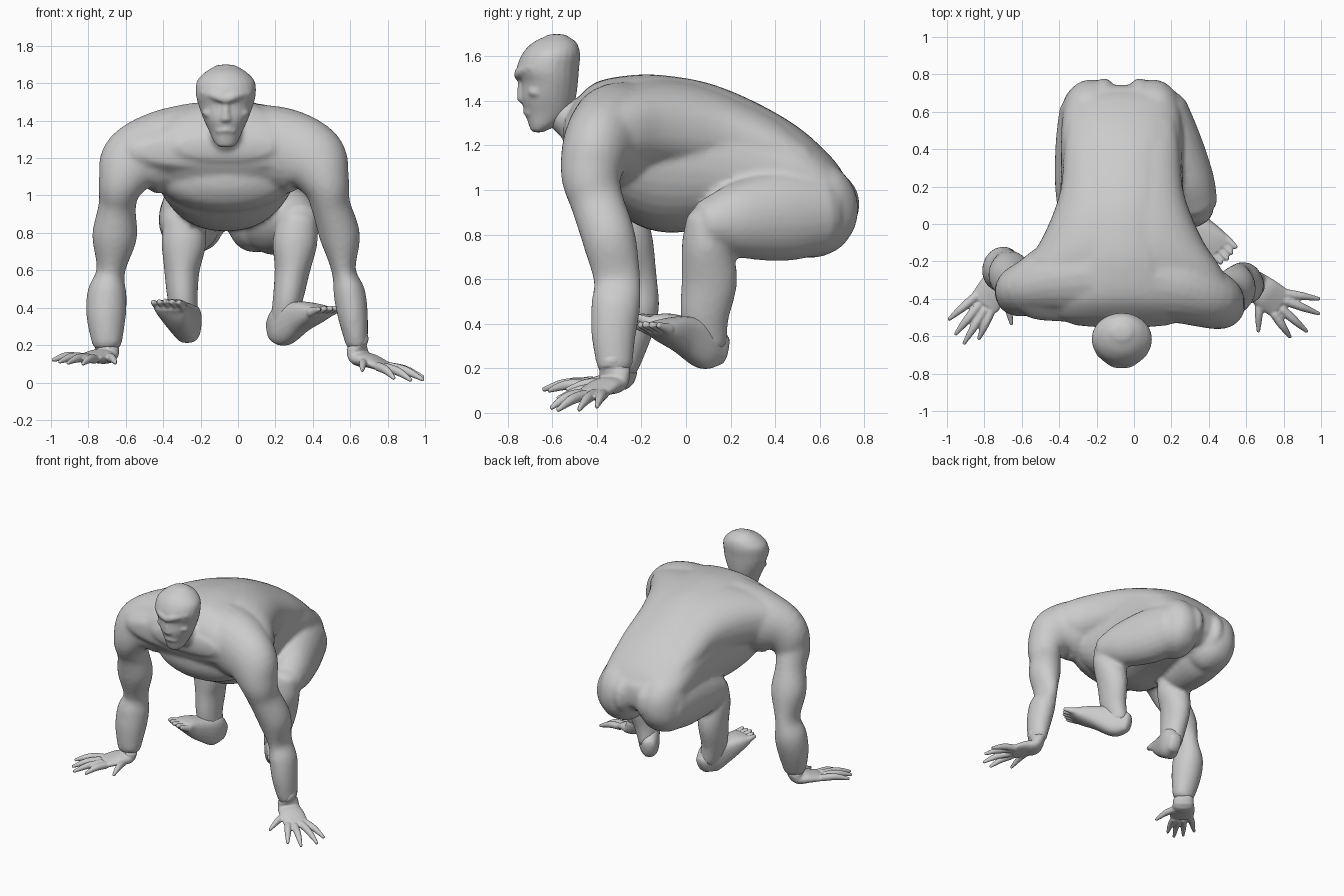
import bpy, bmesh, math
from mathutils import Vector

CX = -0.065   # body midline
X, Y, Z = Vector((1, 0, 0)), Vector((0, 1, 0)), Vector((0, 0, 1))


def spline(rows, steps):
    """Catmull-Rom interpolation of section rows."""
    out = []
    for i in range(len(rows) - 1):
        p0, p1 = rows[max(i - 1, 0)], rows[i]
        p2, p3 = rows[i + 1], rows[min(i + 2, len(rows) - 1)]
        for s in range(steps):
            t = s / steps
            out.append([0.5 * (2 * b + (c - a) * t + (2 * a - 5 * b + 4 * c - d) * t * t
                               + (3 * b - a - 3 * c + d) * t ** 3)
                        for a, b, c, d in zip(p0, p1, p2, p3)])
    return out + [list(rows[-1])]


def loft(bm, rows, ref, axis=None, cap=0.6, p=2.0, n=24, steps=5):
    """Rows are x, y, z, radius along ref, radius across ref."""
    rows = spline(rows, steps)
    pts = [Vector(r[:3]) for r in rows]
    secs = []
    for i, r in enumerate(rows):
        t = axis or (pts[min(i + 1, len(pts) - 1)] - pts[max(i - 1, 0)]).normalized()
        secs.append((pts[i], t, r[3], r[4]))
    ends = []
    for (c, t, a, b), sgn in ((secs[0], -1), (secs[-1], 1)):   # rounded ends
        if axis:
            sgn *= 1 if (pts[-1] - pts[0]).dot(axis) > 0 else -1
        ends.append([(c + t * sgn * cap * min(a, b) * math.sin(q), t,
                      a * math.cos(q), b * math.cos(q)) for q in (0.5, 1.0, 1.4)])
    secs = ends[0][::-1] + secs + ends[1]
    rings = []
    for c, t, a, b in secs:
        u = (ref - t * ref.dot(t)).normalized()
        v = t.cross(u)
        ring = []
        for k in range(n):
            q = 2 * math.pi * k / n
            co, si = math.cos(q), math.sin(q)
            co = math.copysign(abs(co) ** (2 / p), co)
            si = math.copysign(abs(si) ** (2 / p), si)
            ring.append(bm.verts.new(c + u * a * co + v * b * si))
        rings.append(ring)
    for r0, r1 in zip(rings, rings[1:]):
        for k in range(n):
            bm.faces.new((r0[k], r0[(k + 1) % n], r1[(k + 1) % n], r1[k]))
    bm.faces.new(rings[0][::-1])
    bm.faces.new(rings[-1])


def finish(bm, name, voxel, smooth):
    """Fuse the overlapping volumes into one smooth skin."""
    bmesh.ops.recalc_face_normals(bm, faces=bm.faces)
    me = bpy.data.meshes.new(name)
    bm.to_mesh(me)
    bm.free()
    ob = bpy.data.objects.new(name, me)
    bpy.context.collection.objects.link(ob)
    m = ob.modifiers.new("fuse", 'REMESH')
    m.mode = 'VOXEL'
    m.voxel_size = voxel
    m.use_smooth_shade = True
    s = ob.modifiers.new("soften", 'SMOOTH')
    s.factor = 0.5
    s.iterations = smooth
    return ob


def ball(bm, c, r, p=2.0):
    loft(bm, [(c[0], c[1] + r[1] * math.sin(q), c[2], r[0] * math.cos(q), r[2] * math.cos(q))
              for q in (-1.45, -1.1, -0.6, 0, 0.6, 1.1, 1.45)], X, axis=Y, cap=0.1, p=p)


body = bmesh.new()

# torso, then the broad upper back: y, bottom z, top z, half width
torso = [(0.715, 0.87, 1.06, 0.24), (0.65, 0.82, 1.15, 0.30), (0.5, 0.82, 1.285, 0.325),
         (0.3, 0.82, 1.40, 0.325), (0.1, 0.82, 1.48, 0.335), (-0.1, 0.81, 1.515, 0.36),
         (-0.25, 0.86, 1.515, 0.39), (-0.4, 0.99, 1.485, 0.41), (-0.49, 1.11, 1.41, 0.37),
         (-0.53, 1.18, 1.34, 0.28)]
back = [(0.55, 0.99, 1.23, 0.29), (0.4, 1.0, 1.335, 0.31), (0.2, 1.06, 1.43, 0.325),
        (0.05, 1.06, 1.48, 0.37), (-0.1, 1.06, 1.50, 0.44), (-0.22, 1.05, 1.49, 0.52),
        (-0.33, 1.06, 1.46, 0.575), (-0.43, 1.09, 1.40, 0.58), (-0.5, 1.14, 1.33, 0.50)]
for rows, p in ((torso, 2.2), (back, 2.4)):
    loft(body, [(CX, y, (b + t) / 2, w, (t - b) / 2) for y, b, t, w in rows],
         X, axis=Y, cap=0.3, p=p, n=36)

# buttocks, each an outer and an inner mass
for s in (-1, 1):
    ball(body, (CX + s * 0.165, 0.565, 0.915), (0.165, 0.207, 0.22), 2.3)
    ball(body, (CX + s * 0.095, 0.57, 0.935), (0.09, 0.21, 0.18), 2.2)

# chest
ball(body, (CX, -0.32, 1.10), (0.37, 0.17, 0.19))

# neck
loft(body, [(CX, -0.35, 1.28, 0.18, 0.14), (CX, -0.48, 1.30, 0.11, 0.10),
            (CX, -0.58, 1.36, 0.075, 0.075)], X)

# shoulders and arms: radius along y, radius across
left_arm = [(-0.2, -0.26, 1.27, 0.25, 0.23), (-0.4, -0.29, 1.235, 0.21, 0.22),
            (-0.56, -0.345, 1.17, 0.15, 0.19), (-0.625, -0.36, 1.06, 0.13, 0.125),
            (-0.645, -0.32, 0.95, 0.115, 0.10), (-0.66, -0.27, 0.78, 0.12, 0.12),
            (-0.68, -0.23, 0.6, 0.10, 0.077), (-0.70, -0.235, 0.48, 0.115, 0.105),
            (-0.705, -0.26, 0.35, 0.105, 0.105), (-0.70, -0.285, 0.21, 0.075, 0.08)]
right_arm = [(0.07, -0.27, 1.26, 0.25, 0.23), (0.25, -0.33, 1.24, 0.21, 0.225),
             (0.40, -0.40, 1.18, 0.16, 0.195), (0.47, -0.425, 1.06, 0.135, 0.13),
             (0.495, -0.40, 0.95, 0.12, 0.105), (0.545, -0.345, 0.78, 0.12, 0.108),
             (0.565, -0.31, 0.6, 0.105, 0.065), (0.595, -0.315, 0.48, 0.11, 0.085),
             (0.615, -0.325, 0.35, 0.10, 0.08), (0.635, -0.32, 0.21, 0.08, 0.06)]
for arm in (left_arm, right_arm):
    loft(body, arm, Y)

# thighs and shins, x centres differ per side
thigh = [(0.6, 0.90, 0.16, 0.19), (0.42, 0.885, 0.165, 0.205),
         (0.23, 0.865, 0.145, 0.17), (0.1, 0.85, 0.12, 0.115)]
shin = [(0.085, 0.87, 0.10, 0.085), (0.09, 0.75, 0.12, 0.11), (0.105, 0.6, 0.095, 0.125),
        (0.085, 0.44, 0.08, 0.11), (0.10, 0.31, 0.065, 0.085)]
for xt, xs in (((0.13, 0.20, 0.285, 0.33), (0.325, 0.305, 0.29, 0.265, 0.235)),
               ((-0.24, -0.255, -0.28, -0.295), (-0.295, -0.29, -0.30, -0.295, -0.27))):
    for xl, part in ((xt, thigh), (xs, shin)):
        loft(body, [(x, *r) for x, r in zip(xl, part)], X)
finish(body, "body", 0.015, 5)

# feet: heel to ball, then five toes fanned across the front
feet = {"right_foot": [(0.195, 0.155, 0.285, 0.075, 0.05), (0.24, 0.09, 0.305, 0.11, 0.07),
                       (0.33, -0.01, 0.35, 0.085, 0.075), (0.41, -0.09, 0.37, 0.055, 0.085),
                       (0.45, -0.135, 0.38, 0.03, 0.085)],
        "left_foot": [(-0.25, 0.155, 0.285, 0.07, 0.05), (-0.265, 0.09, 0.315, 0.11, 0.07),
                      (-0.31, -0.01, 0.35, 0.085, 0.08), (-0.35, -0.09, 0.39, 0.06, 0.088),
                      (-0.365, -0.14, 0.41, 0.035, 0.09)]}
for name, rows in feet.items():
    bm = bmesh.new()
    loft(bm, rows, Z, p=2.6)
    tip, d = Vector(rows[-1][:3]), (Vector(rows[-1][:3]) - Vector(rows[1][:3])).normalized()
    side = d.cross(Z).normalized()
    for k in range(-2, 3):
        a = tip + side * k * 0.036 - d * 0.02
        b = tip + side * k * 0.038 + d * (0.075 - 0.008 * abs(k))
        loft(bm, [(*a, 0.026, 0.02), (*((a + b) / 2), 0.021, 0.017), (*b, 0.015, 0.013)],
             Z, n=12)
    finish(bm, name, 0.008, 2)

# hands: palm sections, then (base, tip) for each digit
hands = {
    "right_hand": ([(0.635, -0.32, 0.25, 0.06, 0.07), (0.645, -0.325, 0.14, 0.045, 0.075),
                    (0.71, -0.375, 0.115, 0.036, 0.085), (0.78, -0.425, 0.085, 0.024, 0.085)],
                   [((0.80, -0.37, 0.085), (0.99, -0.40, 0.028)),
                    ((0.81, -0.41, 0.085), (0.99, -0.48, 0.015)),
                    ((0.79, -0.455, 0.08), (0.925, -0.575, 0.012)),
                    ((0.75, -0.48, 0.085), (0.835, -0.605, 0.022)),
                    ((0.67, -0.38, 0.11), (0.665, -0.575, 0.065))]),
    "left_hand": ([(-0.70, -0.285, 0.25, 0.07, 0.07), (-0.705, -0.29, 0.15, 0.045, 0.075),
                   (-0.75, -0.35, 0.14, 0.036, 0.085), (-0.80, -0.425, 0.13, 0.024, 0.085)],
                  [((-0.85, -0.39, 0.135), (-0.99, -0.51, 0.12)),
                   ((-0.835, -0.44, 0.135), (-0.955, -0.59, 0.11)),
                   ((-0.80, -0.46, 0.13), (-0.91, -0.64, 0.105)),
                   ((-0.765, -0.465, 0.125), (-0.83, -0.615, 0.10)),
                   ((-0.69, -0.36, 0.13), (-0.655, -0.535, 0.105))])}
for name, (palm, digits) in hands.items():
    bm = bmesh.new()
    loft(bm, palm, Z, p=2.2)
    for a, b in digits:
        a, b = Vector(a), Vector(b)
        m = (a + b) / 2 + Z * 0.012
        loft(bm, [(*a, 0.025, 0.025), (*m, 0.023, 0.022), (*b, 0.011, 0.010)], Z, n=12)
    finish(bm, name, 0.007, 2)

# head: z, front y, back y, half width
skull = [(1.265, -0.695, -0.63, 0.045), (1.29, -0.705, -0.58, 0.065), (1.34, -0.72, -0.52, 0.088),
         (1.41, -0.74, -0.495, 0.12), (1.48, -0.74, -0.485, 0.145), (1.54, -0.76, -0.48, 0.16),
         (1.61, -0.735, -0.475, 0.155), (1.66, -0.69, -0.49, 0.11), (1.69, -0.63, -0.53, 0.06)]
bm = bmesh.new()
loft(bm, [(CX, (f + b) / 2, z, w, (b - f) / 2) for z, f, b, w in skull], X, axis=Z, cap=0.2)
# brow ridge, nose, lips and cheekbones
loft(bm, [(CX - 0.12, -0.69, 1.55, 0.02, 0.02), (CX - 0.05, -0.742, 1.53, 0.025, 0.022),
          (CX, -0.752, 1.515, 0.022, 0.02), (CX + 0.05, -0.742, 1.53, 0.025, 0.022),
          (CX + 0.12, -0.69, 1.55, 0.02, 0.02)], Z, n=12)
loft(bm, [(CX, -0.735, 1.51, 0.016, 0.02), (CX, -0.735, 1.45, 0.022, 0.022),
          (CX, -0.735, 1.405, 0.03, 0.022)], X, n=12)
loft(bm, [(CX - 0.045, -0.70, 1.345, 0.014, 0.014), (CX, -0.716, 1.35, 0.016, 0.016),
          (CX + 0.045, -0.70, 1.345, 0.014, 0.014)], Z, n=12)
for s in (-1, 1):
    ball(bm, (CX + s * 0.085, -0.67, 1.44), (0.04, 0.04, 0.028))
finish(bm, "head", 0.009, 5)
